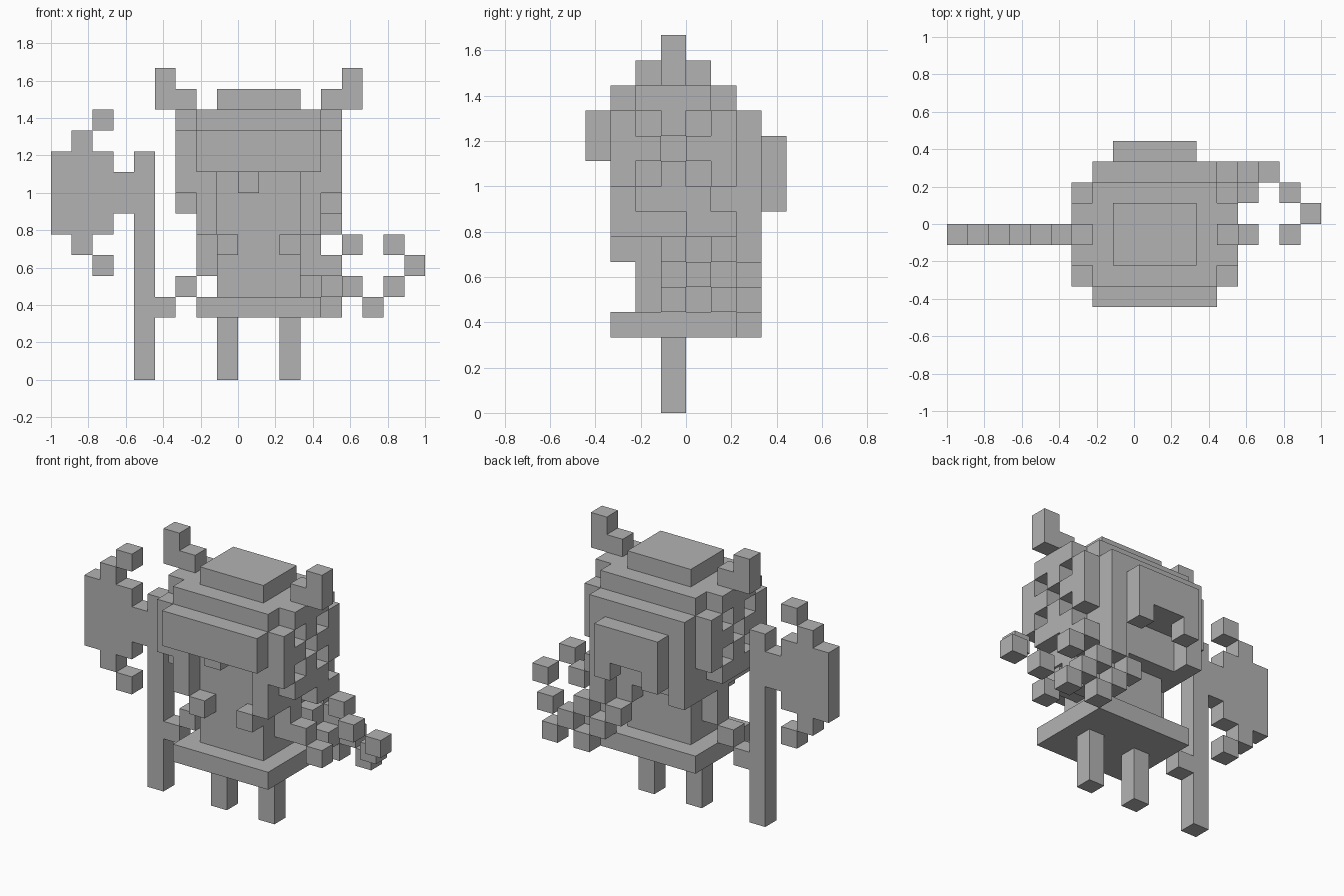
import bpy
import bmesh
from mathutils import Vector

if "Cube" in bpy.data.objects:
    bpy.data.objects.remove(bpy.data.objects["Cube"], do_unlink=True)

UNIT = 1 / 9                      # edge of one block
ORIGIN = Vector((-9, -4, 0))      # block grid corner

grey = bpy.data.materials.new("plain_grey")
grey.use_nodes = True
COLOUR = (0.45, 0.45, 0.45, 1)
grey.diffuse_color = COLOUR
grey.node_tree.nodes["Principled BSDF"].inputs["Base Color"].default_value = COLOUR


def span(v):
    """A single index, or an inclusive (first, last) pair."""
    return range(v[0], v[1] + 1) if isinstance(v, tuple) else range(v, v + 1)


def block(x, y, z):
    return {(a, b, c) for a in span(x) for b in span(y) for c in span(z)}


def mirror(cells):
    return {(19 - x, y, z) for x, y, z in cells}


def both(cells):
    return cells | mirror(cells)


def part(name, cells):
    """Skin a set of blocks with their outer faces only."""
    bm = bmesh.new()
    for cell in sorted(cells):
        centre = Vector(cell) + Vector((0.5, 0.5, 0.5))
        for axis in range(3):
            for sign in (-1, 1):
                near = list(cell)
                near[axis] += sign
                if tuple(near) in cells:
                    continue
                n, u, v = Vector(), Vector(), Vector()
                n[axis] = sign / 2
                u[(axis + 1) % 3] = 0.5
                v[(axis + 2) % 3] = sign / 2
                ring = (n - u - v, n + u - v, n + u + v, n - u + v)
                bm.faces.new([bm.verts.new((centre + p + ORIGIN) * UNIT) for p in ring])
    bmesh.ops.remove_doubles(bm, verts=bm.verts, dist=UNIT / 100)
    mesh = bpy.data.meshes.new(name)
    bm.to_mesh(mesh)
    bm.free()
    mesh.materials.append(grey)
    obj = bpy.data.objects.new(name, mesh)
    bpy.context.collection.objects.link(obj)
    return obj


# Legs and skirt
leg = block(8, 3, (0, 2))
part("right_leg", leg)
part("left_leg", mirror(leg))
part("skirt", block((7, 12), (1, 5), 3))

# Body, shoulders and fists
part("body", block((8, 11), (2, 4), (4, 6)) | both(block(7, 3, (5, 6))))
fist = block(8, 1, 6)
part("right_fist", fist)
part("left_fist", mirror(fist))

# Arms step outward and down
part("right_arm", block(6, 3, 4) | block(5, 3, 3))
part("left_arm", block(13, 3, 5) | block(14, 3, 4))

# Head with nose and locks that frame the face
part("head", block((7, 12), (2, 5), (7, 11)))
part("nose", block(9, 1, 9))
part("front_locks", both(block(7, 1, (7, 9))))
part("back_locks", both(block(7, 6, (7, 8))))

# Helmet: brow, crown, back and neck guard with a notch
part("helmet_brow", block((7, 12), (0, 1), (10, 11)))
part("helmet_crown", block((7, 12), (1, 5), 12) | block((6, 13), (2, 4), 12)
     | block((8, 11), (2, 4), 13))
part("helmet_back", block((7, 12), 6, (9, 11)))
part("neck_guard", block((8, 11), 7, (8, 10)) - block((9, 10), 7, 8))

# Pierced cheek plates with a diagonal cross of holes
holes = {(6, 3 + a, 10 + b) for a in (-1, 1) for b in (-1, 1)} | {(6, 3, 10)}
cheek = block(6, (1, 5), (9, 11)) - holes | block(6, (2, 4), 8)
part("right_cheek_plate", cheek)
part("left_cheek_plate", mirror(cheek) | block(13, (4, 5), 7))

# Horns
horn = block(6, 3, 13) | block(5, 3, (13, 14))
part("right_horn", horn)
part("left_horn", mirror(horn))

# Axe
part("axe_handle", block(4, 3, (0, 10)))
part("axe_blade", block((0, 2), 3, (7, 10)) | block(3, 3, (8, 9))
     | block(1, 3, 6) | block(2, 3, 5) | block(1, 3, 11) | block(2, 3, 12))

# Loose chain that curls from behind the back to the left side
part("chain_curl", {(16, 3, 6), (17, 4, 5), (16, 5, 4), (15, 6, 3), (14, 5, 6)})
strands = {(15 - s, 6, 3 + s) for s in range(1, 4)} | {(13 - s, 6, 3 + s) for s in range(3)}
inner = {(13 - s, 5, 4 + s) for s in range(3)}
part("chain_strands", strands | inner)
